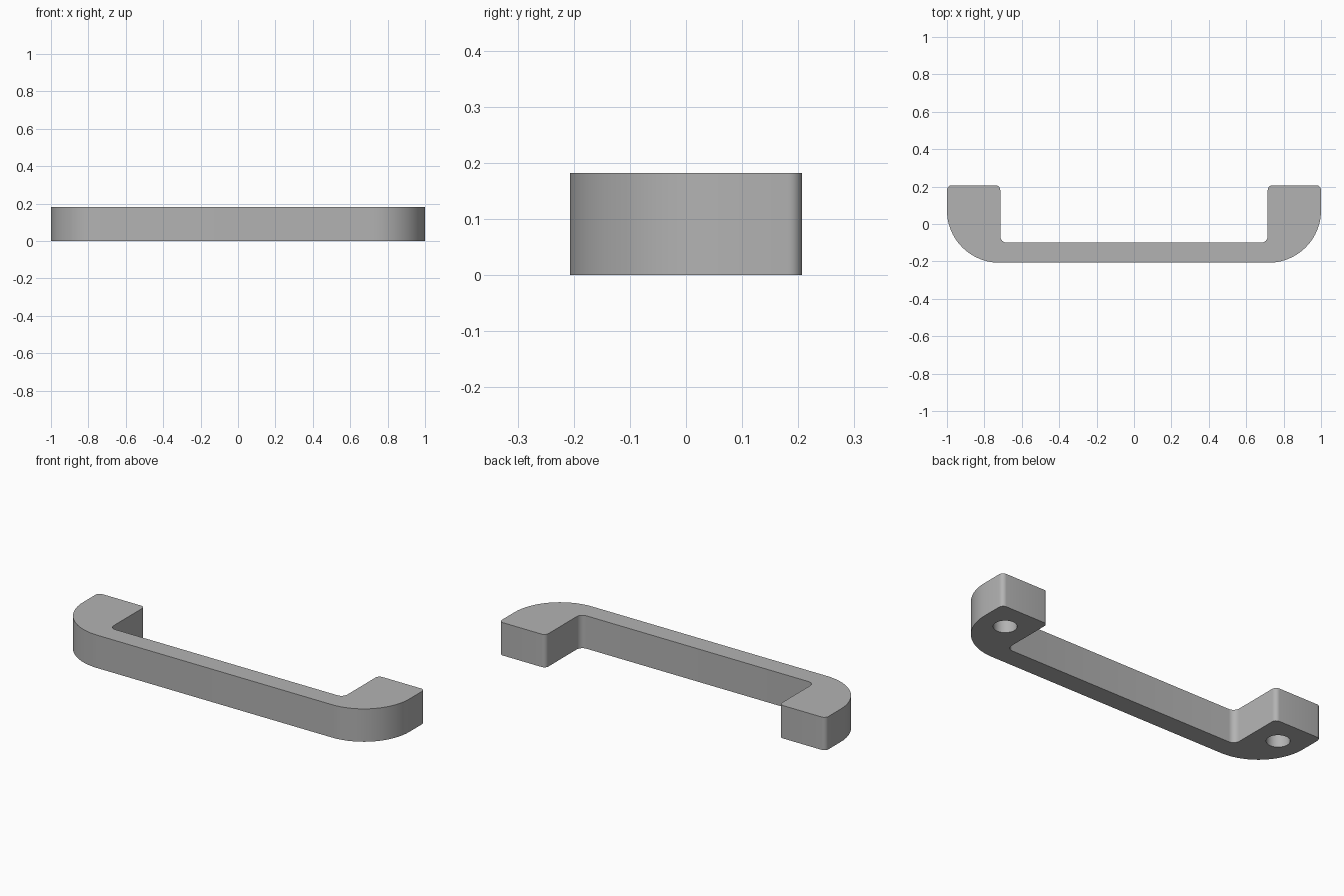
import bpy
import bmesh
from math import sin, cos, radians

cube = bpy.data.objects.get("Cube")
if cube:
    bpy.data.objects.remove(cube, do_unlink=True)

HEIGHT = 0.182
HALF_DEPTH = 0.207
INNER_X = 0.715
BAR_BACK = -0.10
HOLE_X, HOLE_Y, HOLE_R, HOLE_DEPTH = 0.857, 0.057, 0.058, 0.13

# Satin grey metal
metal = bpy.data.materials.new("satin_grey")
metal.use_nodes = True
grey = (0.45, 0.45, 0.45, 1)
metal.diffuse_color = grey
metal.node_tree.nodes["Principled BSDF"].inputs["Base Color"].default_value = grey


def arc(cx, cy, r, start, end, steps):
    """Points on a circular arc, angles in degrees."""
    angles = [radians(start + (end - start) * i / steps) for i in range(steps + 1)]
    return [(cx + r * cos(a), cy + r * sin(a)) for a in angles]


def extrude_profile(name, points, z0, z1):
    """Solid prism from a closed outline."""
    bm = bmesh.new()
    face = bm.faces.new([bm.verts.new((x, y, z0)) for x, y in points])
    result = bmesh.ops.extrude_face_region(bm, geom=[face])
    top = [v for v in result["geom"] if isinstance(v, bmesh.types.BMVert)]
    bmesh.ops.translate(bm, verts=top, vec=(0, 0, z1 - z0))
    bmesh.ops.recalc_face_normals(bm, faces=bm.faces)
    mesh = bpy.data.meshes.new(name)
    bm.to_mesh(mesh)
    bm.free()
    mesh.materials.append(metal)
    obj = bpy.data.objects.new(name, mesh)
    bpy.context.collection.objects.link(obj)
    return obj


# Outline of the left half: big front corner, rounded foot end, inner fillet
outer_r, end_r, inner_r = 0.28, 0.025, 0.035
half = arc(1 - outer_r, outer_r - HALF_DEPTH, outer_r, -90, 0, 20)
half += arc(1 - end_r, HALF_DEPTH - end_r, end_r, 0, 90, 6)
half += arc(INNER_X + end_r, HALF_DEPTH - end_r, end_r, 90, 180, 6)
half += arc(INNER_X - inner_r, BAR_BACK + inner_r, inner_r, 0, -90, 6)
outline = half + [(-x, y) for x, y in reversed(half)]
handle = extrude_profile("pull_handle", outline, 0, HEIGHT)

# Blind screw holes under both feet
for side in (-1, 1):
    circle = arc(side * HOLE_X, HOLE_Y, HOLE_R, 0, 360, 32)[:-1]
    cutter = extrude_profile("screw_hole_cutter", circle, -0.05, HOLE_DEPTH)
    cutter.hide_render = True
    cut = handle.modifiers.new("screw_hole", "BOOLEAN")
    cut.operation = "DIFFERENCE"
    cut.solver = "EXACT"
    cut.object = cutter
    bpy.context.view_layer.objects.active = handle
    bpy.ops.object.modifier_apply(modifier=cut.name)
    bpy.data.objects.remove(cutter, do_unlink=True)

# Smooth curved walls, sharp rims
bpy.ops.object.select_all(action="DESELECT")
handle.select_set(True)
bpy.context.view_layer.objects.active = handle
bpy.ops.object.shade_smooth_by_angle(angle=radians(30))
